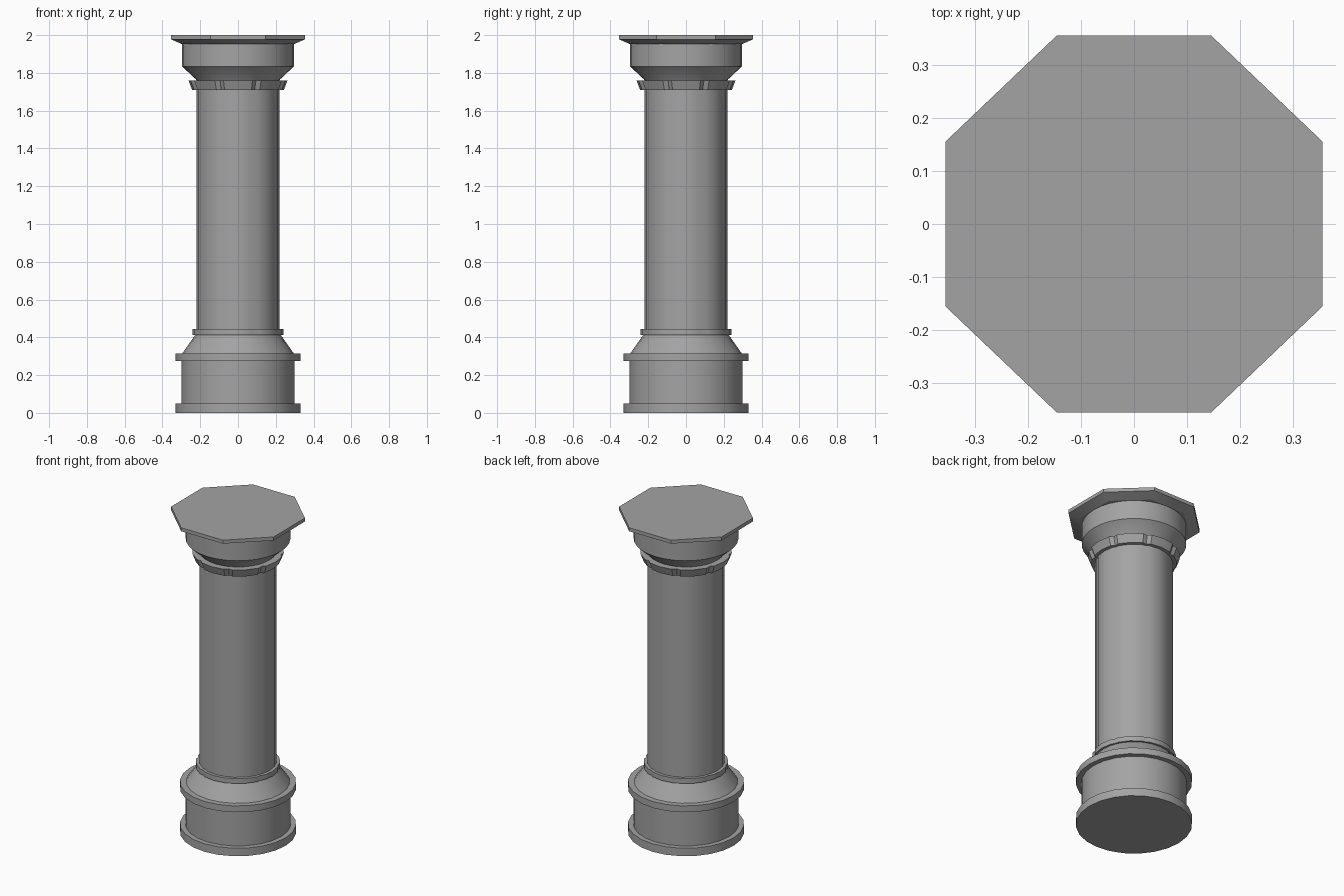
import bpy
import bmesh
from math import cos, sin, radians, hypot, atan2

cube = bpy.data.objects.get("Cube")
if cube:
    bpy.data.objects.remove(cube, do_unlink=True)

stone = bpy.data.materials.new("grey stone")
stone.use_nodes = True
GREY = (0.37, 0.37, 0.37, 1)
stone.diffuse_color = GREY
stone.node_tree.nodes["Principled BSDF"].inputs["Base Color"].default_value = GREY


def round_plan(sides=24):
    return [(cos(radians(i * 360 / sides)), sin(radians(i * 360 / sides)))
            for i in range(sides)]


def lobed_plan(notch, half_width=17):
    """Eight broad lobes separated by shallow notches."""
    plan = []
    for k in range(8):
        for offset, r in ((-half_width, 1), (0, 1), (half_width, 1), (22.5, notch)):
            a = radians(45 * k + offset)
            plan.append((r * cos(a), r * sin(a)))
    return plan


def stack(name, plan, profile, angle=35):
    """Loft a plan through (radius, height) steps and cap both ends."""
    bm = bmesh.new()
    rings = [[bm.verts.new((x * r, y * r, z)) for x, y in plan] for r, z in profile]
    n = len(plan)
    for low, high in zip(rings, rings[1:]):
        for i in range(n):
            j = (i + 1) % n
            bm.faces.new((low[i], low[j], high[j], high[i]))
    bm.faces.new(rings[0][::-1])
    bm.faces.new(rings[-1])
    bmesh.ops.recalc_face_normals(bm, faces=bm.faces)
    mesh = bpy.data.meshes.new(name)
    bm.to_mesh(mesh)
    bm.free()
    mesh.materials.append(stone)
    obj = bpy.data.objects.new(name, mesh)
    bpy.context.collection.objects.link(obj)
    bpy.ops.object.select_all(action='DESELECT')
    obj.select_set(True)
    bpy.context.view_layer.objects.active = obj
    bpy.ops.object.shade_smooth_by_angle(angle=radians(angle))
    return obj


# Pedestal: round drum between two bands, with a sloped shoulder
stack("pedestal", round_plan(), [
    (0.33, 0), (0.33, 0.05), (0.30, 0.05), (0.30, 0.275),
    (0.33, 0.275), (0.33, 0.315), (0.295, 0.315), (0.225, 0.415)])

# Shaft with its lower ring and flared upper collar
stack("lower_ring", lobed_plan(0.97), [(0.24, 0.412), (0.24, 0.443)])
stack("shaft", lobed_plan(0.98), [(0.221, 0.43), (0.221, 1.74)])
stack("upper_collar", lobed_plan(0.95), [(0.243, 1.71), (0.262, 1.76)], 20)

# Capital: round bowl
stack("capital", round_plan(32), [(0.215, 1.75), (0.222, 1.765), (0.297, 1.835), (0.297, 1.96)])

# Octagonal top slab with a bevelled underside
octagon = [(0.355, -0.155), (0.355, 0.155), (0.145, 0.355), (-0.145, 0.355),
           (-0.355, 0.155), (-0.355, -0.155), (-0.145, -0.355), (0.145, -0.355)]
stack("top_slab", octagon, [(0.84, 1.953), (1, 1.978), (1, 2.0)], 20)
